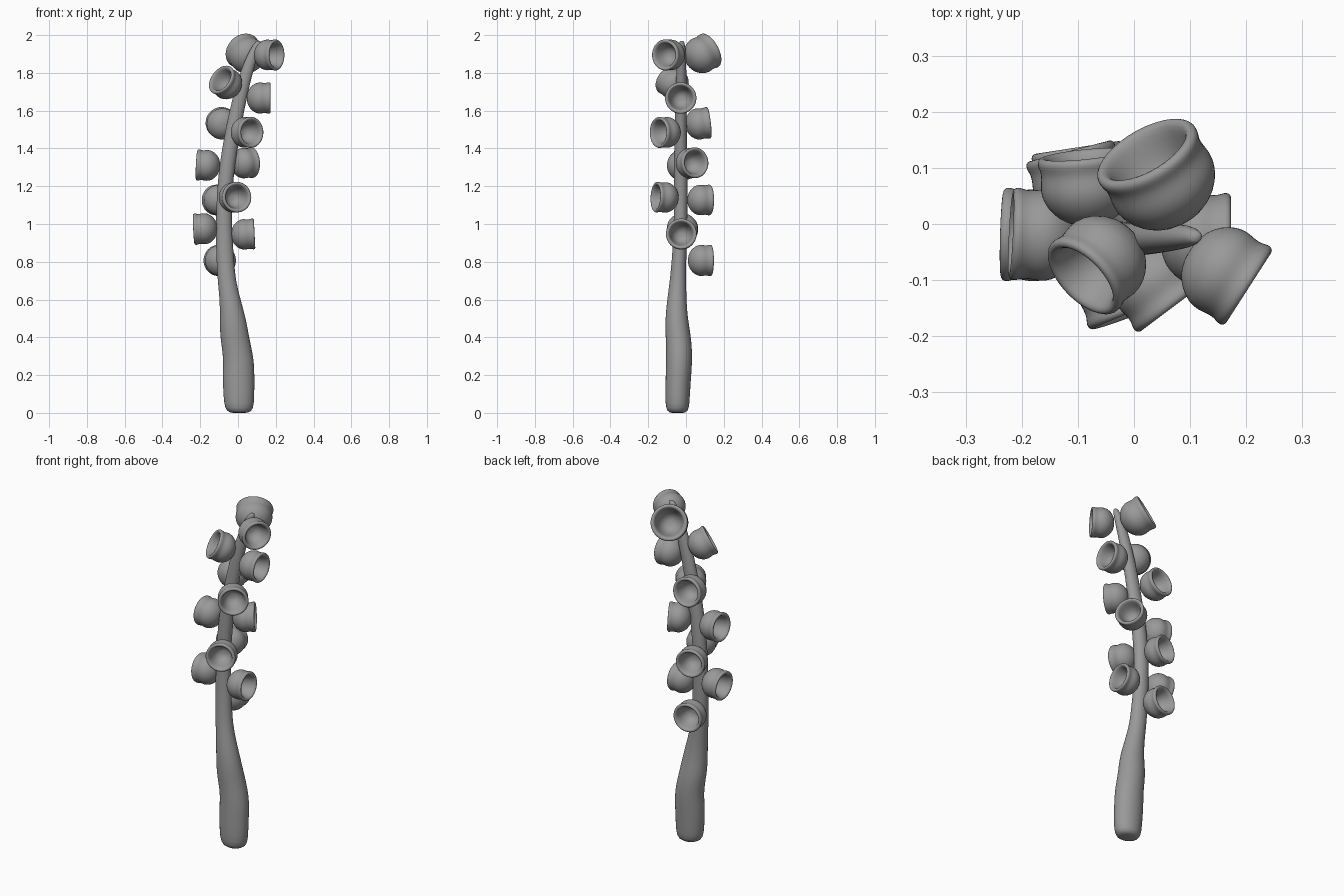
import bpy, bmesh, math
from mathutils import Vector

# Mid-dark grey
grey = bpy.data.materials.new("grey")
grey.diffuse_color = (0.32, 0.32, 0.32, 1)

def loft(name, rings, sides=24):
    """Skin elliptical rings (cx, cy, z, rx, ry), close both ends, smooth."""
    bm = bmesh.new()
    loops = []
    for cx, cy, z, rx, ry in rings:
        loops.append([bm.verts.new((cx + rx * math.cos(2 * math.pi * i / sides),
                                    cy + ry * math.sin(2 * math.pi * i / sides), z))
                      for i in range(sides)])
    for a, b in zip(loops, loops[1:]):
        for i in range(sides):
            j = (i + 1) % sides
            bm.faces.new((a[i], a[j], b[j], b[i]))
    for loop, ring in ((loops[0], rings[0]), (loops[-1], rings[-1])):
        tip = bm.verts.new(ring[:3])
        for i in range(sides):
            bm.faces.new((loop[i], loop[(i + 1) % sides], tip))
    bmesh.ops.recalc_face_normals(bm, faces=bm.faces)
    for f in bm.faces:
        f.smooth = True
    me = bpy.data.meshes.new(name)
    bm.to_mesh(me)
    bm.free()
    me.materials.append(grey)
    ob = bpy.data.objects.new(name, me)
    bpy.context.collection.objects.link(ob)
    sub = ob.modifiers.new("smooth", 'SUBSURF')
    sub.levels = sub.render_levels = 1
    return ob

# Stem: z, x min, x max, y min, y max
stem = [
    (0.00, -0.045, 0.060, -0.09, 0.00), (0.02, -0.070, 0.082, -0.107, 0.017),
    (0.08, -0.077, 0.087, -0.110, 0.020), (0.20, -0.083, 0.088, -0.108, 0.028),
    (0.28, -0.077, 0.085, -0.106, 0.034), (0.36, -0.088, 0.068, -0.106, 0.031),
    (0.42, -0.096, 0.056, -0.109, 0.024), (0.50, -0.096, 0.042, -0.110, 0.010),
    (0.60, -0.097, 0.014, -0.100, 0.002), (0.70, -0.108, -0.012, -0.086, 0.001),
    (0.80, -0.114, -0.020, -0.076, 0.001), (0.95, -0.118, -0.031, -0.066, 0.005),
    (1.10, -0.115, -0.034, -0.064, 0.009), (1.25, -0.106, -0.024, -0.064, 0.010),
    (1.40, -0.085, -0.002, -0.063, 0.006), (1.60, -0.047, 0.032, -0.058, 0.003),
    (1.75, -0.006, 0.065, -0.054, 0.003), (1.85, 0.028, 0.092, -0.049, 0.001),
    (1.93, 0.066, 0.117, -0.043, -0.001), (1.97, 0.095, 0.124, -0.035, -0.010),
]
loft("stem", [((a + b) / 2, (c + d) / 2, z, (b - a) / 2, (d - c) / 2)
              for z, a, b, c, d in stem])

# Cup profile (height, radius): round base, waist, thick flared rim, hollow bowl
profile = [(-0.069, 0.018), (-0.062, 0.044), (-0.044, 0.067), (-0.020, 0.082),
           (0.002, 0.085), (0.020, 0.081), (0.034, 0.081), (0.046, 0.086),
           (0.055, 0.084), (0.059, 0.076), (0.055, 0.067), (0.036, 0.061),
           (0.010, 0.054), (-0.016, 0.040), (-0.028, 0.018)]

# Cups: centre, opening direction, scale
cups = [
    ((0.050, 0.077, 1.893), (-0.45, 0.78, 0.42), 1.18),
    ((0.157, -0.083, 1.895), (0.84, -0.54, 0.00), 0.98),
    ((-0.056, -0.063, 1.740), (-0.60, -0.58, 0.45), 1.00),
    ((0.116, -0.028, 1.667), (1.00, 0.00, 0.00), 0.99),
    ((-0.083, 0.067, 1.530), (-0.10, 1.00, 0.12), 1.00),
    ((0.038, -0.101, 1.485), (0.60, -0.80, 0.00), 0.98),
    ((-0.163, -0.020, 1.310), (-1.00, 0.05, 0.05), 0.98),
    ((0.030, 0.023, 1.322), (0.85, 0.50, 0.05), 0.97),
    ((-0.023, -0.109, 1.140), (0.35, -0.93, 0.05), 0.97),
    ((-0.101, 0.076, 1.127), (-0.25, 0.96, 0.00), 0.97),
    ((-0.178, -0.020, 0.975), (-1.00, 0.03, -0.05), 0.99),
    ((0.032, -0.025, 0.945), (1.00, 0.00, 0.05), 0.97),
    ((-0.093, 0.080, 0.807), (-0.15, 0.98, 0.00), 0.99),
]
for n, (centre, axis, scale) in enumerate(cups, 1):
    cup = loft(f"cup_{n:02d}", [(0, 0, z, r, r) for z, r in profile])
    cup.location = centre
    cup.rotation_mode = 'QUATERNION'
    cup.rotation_quaternion = Vector(axis).to_track_quat('Z', 'Y')
    cup.scale = (scale,) * 3
